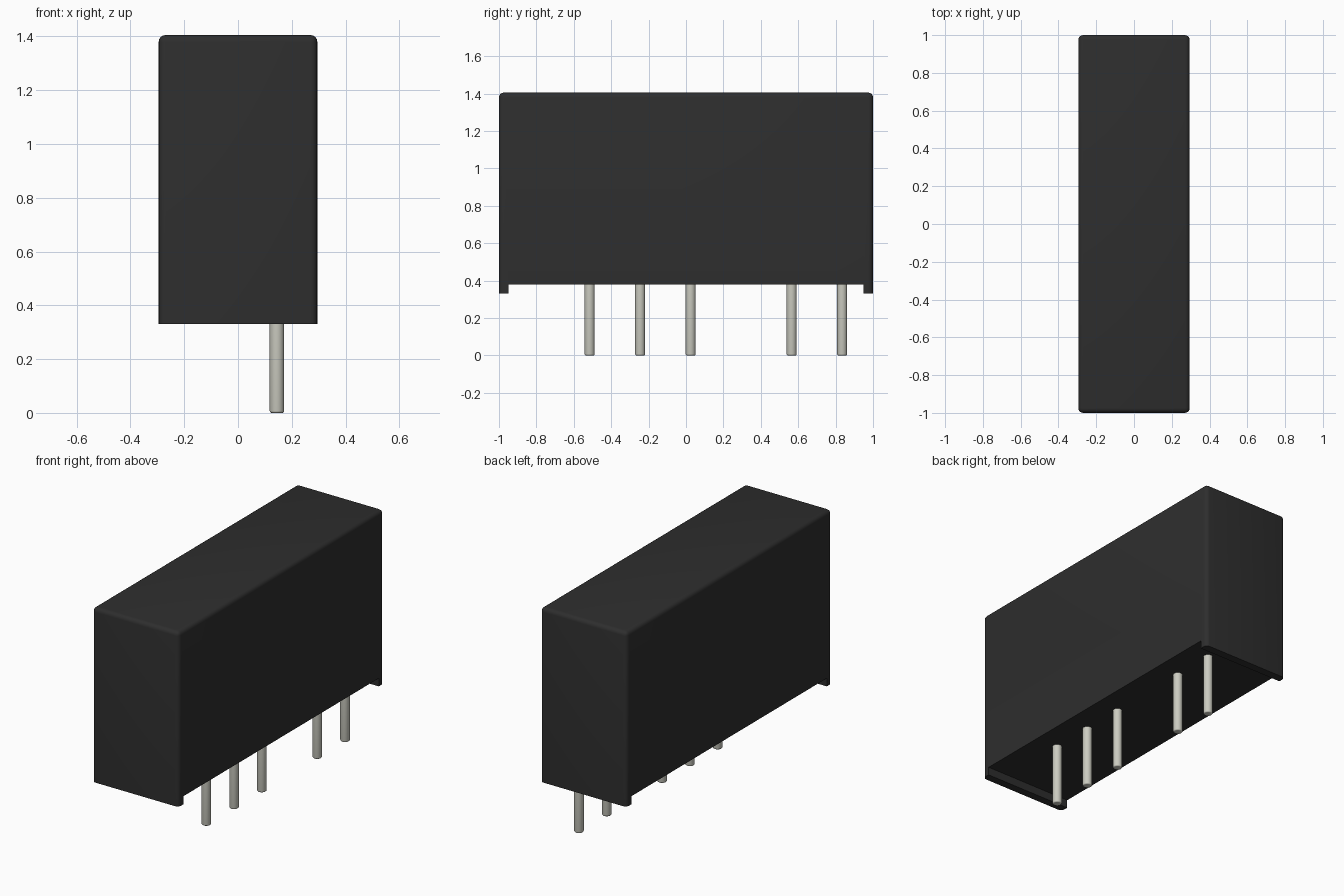
import bpy
import bmesh
import math

cube = bpy.data.objects.get("Cube")
if cube:
    bpy.data.objects.remove(cube, do_unlink=True)


def make_material(name, color):
    mat = bpy.data.materials.new(name)
    mat.use_nodes = True
    mat.diffuse_color = color
    mat.node_tree.nodes["Principled BSDF"].inputs["Base Color"].default_value = color
    return mat


def add_object(name, bm, mat):
    bmesh.ops.recalc_face_normals(bm, faces=bm.faces)
    mesh = bpy.data.meshes.new(name)
    bm.to_mesh(mesh)
    bm.free()
    obj = bpy.data.objects.new(name, mesh)
    bpy.context.collection.objects.link(obj)
    mesh.materials.append(mat)
    bpy.ops.object.select_all(action='DESELECT')
    obj.select_set(True)
    bpy.context.view_layer.objects.active = obj
    bpy.ops.object.shade_smooth_by_angle(angle=math.radians(35))
    return obj


black = make_material("black plastic", (0.027, 0.027, 0.027, 1))
metal = make_material("tinned metal", (0.60, 0.60, 0.53, 1))

HALF_X, HALF_Y = 0.295, 1.0
FOOT_Z, FLOOR_Z, TOP_Z = 0.33, 0.38, 1.405
FOOT = 0.05

# Housing: side profile with a foot at each end, extruded across the width
inner = HALF_Y - FOOT
profile = [(-HALF_Y, FOOT_Z), (-inner, FOOT_Z), (-inner, FLOOR_Z), (inner, FLOOR_Z),
           (inner, FOOT_Z), (HALF_Y, FOOT_Z), (HALF_Y, TOP_Z), (-HALF_Y, TOP_Z)]
bm = bmesh.new()
face = bm.faces.new([bm.verts.new((-HALF_X, y, z)) for y, z in profile])
side = bmesh.ops.extrude_face_region(bm, geom=[face])
bmesh.ops.translate(bm, vec=(2 * HALF_X, 0, 0),
                    verts=[g for g in side["geom"] if isinstance(g, bmesh.types.BMVert)])

# Round the upright corners and the top rim
rim = [e for e in bm.edges
       if all(v.co.z > TOP_Z - 0.01 for v in e.verts)
       or (all(abs(v.co.y) > HALF_Y - 0.01 for v in e.verts)
           and abs(e.verts[0].co.z - e.verts[1].co.z) > 0.5)]
bmesh.ops.bevel(bm, geom=rim, offset=0.025, segments=4, profile=0.5, affect='EDGES')
add_object("housing", bm, black)

# Pins: one row near the left side, with one position left empty
RADIUS, PIN_TOP = 0.027, FLOOR_Z + 0.02
PIN_X, FIRST_Y, PITCH = 0.145, -0.515, 0.27
for number, slot in enumerate((0, 1, 2, 4, 5), 1):
    bm = bmesh.new()
    bmesh.ops.create_cone(bm, cap_ends=True, segments=24,
                          radius1=RADIUS, radius2=RADIUS, depth=PIN_TOP)
    bmesh.ops.translate(bm, verts=bm.verts,
                        vec=(PIN_X, FIRST_Y + slot * PITCH, PIN_TOP / 2))
    tip = [e for e in bm.edges if all(v.co.z < 0.001 for v in e.verts)]
    bmesh.ops.bevel(bm, geom=tip, offset=0.007, segments=3, profile=0.5, affect='EDGES')
    add_object(f"pin_{number}", bm, metal)
